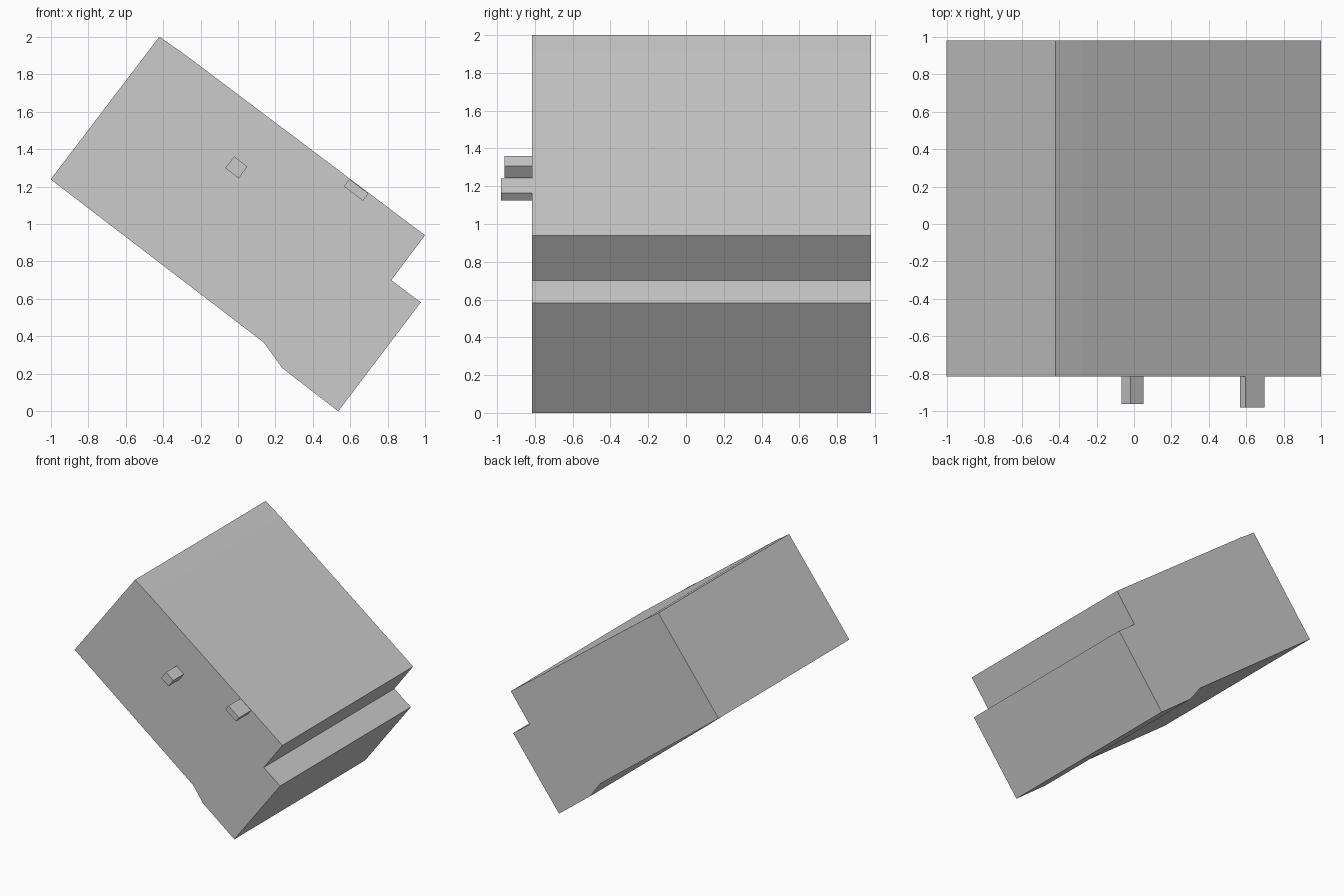
import bpy, bmesh

if "Cube" in bpy.data.objects:
    bpy.data.objects.remove(bpy.data.objects["Cube"])


def prism(name, profile, y0, y1):
    """Extrude an (x, z) outline from y0 to y1."""
    bm = bmesh.new()
    face = bm.faces.new([bm.verts.new((x, y0, z)) for x, z in profile])
    ext = bmesh.ops.extrude_face_region(bm, geom=[face])
    verts = [g for g in ext["geom"] if isinstance(g, bmesh.types.BMVert)]
    bmesh.ops.translate(bm, verts=verts, vec=(0, y1 - y0, 0))
    bmesh.ops.recalc_face_normals(bm, faces=bm.faces)
    mesh = bpy.data.meshes.new(name)
    bm.to_mesh(mesh)
    bm.free()
    obj = bpy.data.objects.new(name, mesh)
    bpy.context.collection.objects.link(obj)
    return obj


# Tilted block with a notch at the lower end and a step underneath
prism("body", [(-1.0, 1.238), (-0.42, 2.0), (-0.28, 1.902), (0.998, 0.94),
               (0.818, 0.70), (0.976, 0.582), (0.535, 0.0),
               (0.235, 0.232), (0.138, 0.367)], -0.815, 0.98)

# Square peg in the middle of the front face
prism("centre_peg", [(-0.02, 1.36), (0.05, 1.306), (0.004, 1.244), (-0.068, 1.299)],
      -0.96, -0.815)

# Flat peg along the upper edge of the front face
prism("edge_peg", [(0.595, 1.24), (0.696, 1.163), (0.667, 1.124), (0.565, 1.201)],
      -0.98, -0.815)
